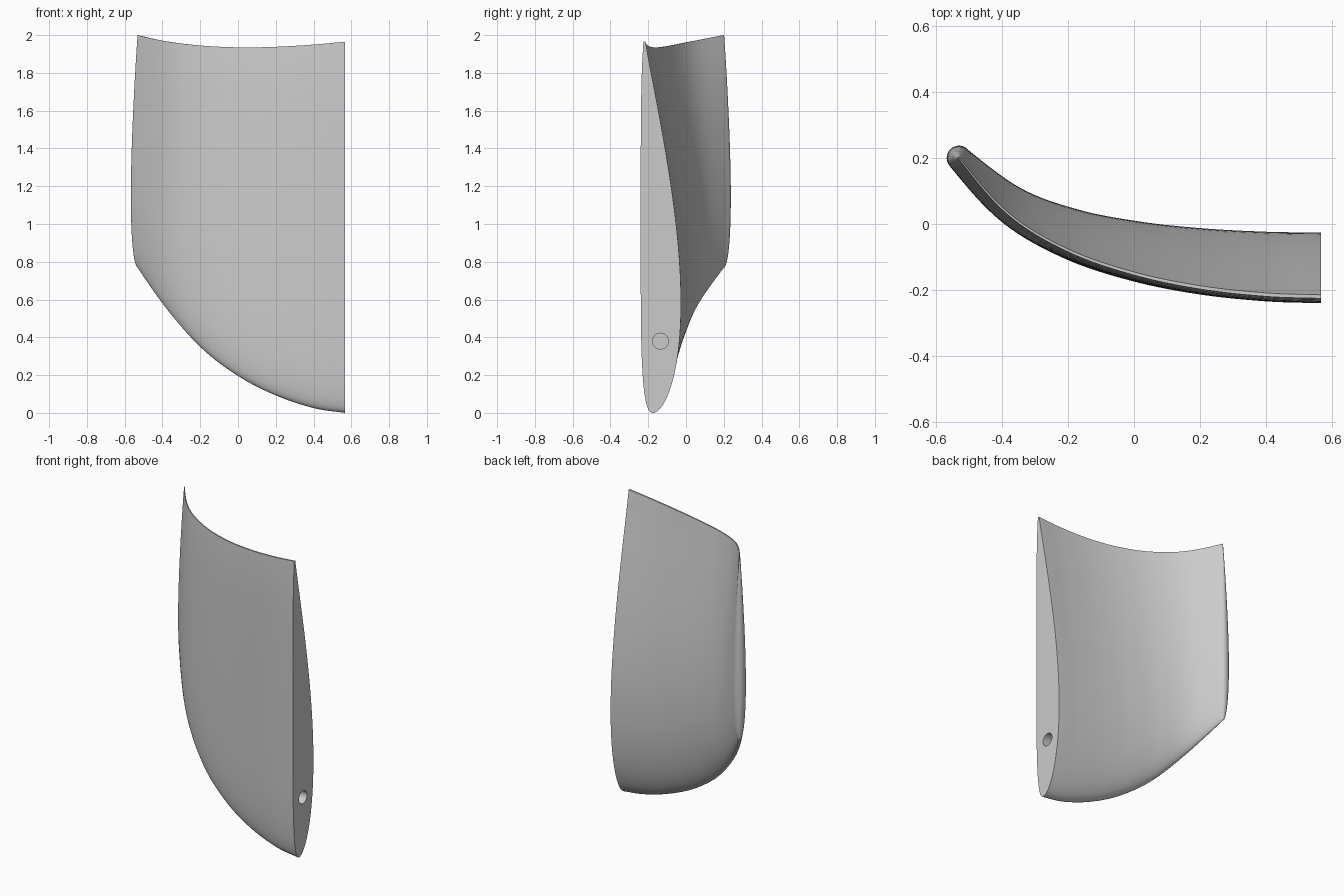
import bpy, bmesh, math
from mathutils import Vector, Matrix

cube = bpy.data.objects.get("Cube")
if cube:
    bpy.data.objects.remove(cube, do_unlink=True)

# Material
grey = bpy.data.materials.new("light grey")
grey.use_nodes = True
colour = (0.6, 0.6, 0.6, 1)
grey.diffuse_color = colour
grey.node_tree.nodes["Principled BSDF"].inputs["Base Color"].default_value = colour

# Guide along the blade: x, y of the thin top edge, bottom height, top height
GUIDE = [Vector(p) for p in (
    (0.567, -0.22, 0.0, 1.965), (0.4, -0.214, 0.025, 1.95), (0.2, -0.192, 0.09, 1.938),
    (0, -0.15, 0.19, 1.935), (-0.2, -0.08, 0.34, 1.945), (-0.38, 0.03, 0.545, 1.967),
    (-0.53, 0.2, 0.77, 2.0))]
SPANS = len(GUIDE) - 1
STATIONS, ROWS, CAP = 48, 44, 16


def guide(s):
    """Point on the smooth guide and its plan direction."""
    i = min(int(s * SPANS), SPANS - 1)
    t = s * SPANS - i
    a, b = GUIDE[i], GUIDE[i + 1]
    before = GUIDE[i - 1] if i else 2 * a - b
    after = GUIDE[i + 2] if i + 2 <= SPANS else 2 * b - a + (b - a - (a - before)) * 0.5
    m, n = (b - before) / 2, (after - a) / 2
    c, d = 3 * (b - a) - 2 * m - n, m + n - 2 * (b - a)
    p = a + t * (m + t * (c + t * d))
    return p, (m + t * (2 * c + 3 * t * d)).xy.normalized()


def half_thickness(v):
    """Aerofoil thickness, rounded at the bottom and thin at the top."""
    return 5 * (0.2969 * v**0.5 - 0.126 * v - 0.3516 * v**2 + 0.2843 * v**3 - 0.1015 * v**4) + 0.015 * v


def column(bm, s, angle):
    """Upright line of vertices: angle 0 is the back face, pi the front face."""
    p, along = guide(s)
    if s == 0:
        along = Vector((-1, 0))
    across = Vector((along.y, -along.x))
    fullness = 1 - s**2.2
    out = across * math.cos(angle) + along * math.sin(angle)
    verts = []
    for r in range(ROWS + 1):
        v = (r / ROWS) ** 2
        camber = fullness * (0.045 * (1 - v) + 0.24 * v**0.8 * (1 - v)**1.4)
        xy = p.xy + across * camber + out * half_thickness(v) * (0.074 + 0.137 * fullness)
        verts.append(bm.verts.new((xy.x, xy.y, p.z + (p.w - p.z) * v)))
    return verts


# Blade: back face, rounded tip, front face
bm = bmesh.new()
steps = [i / STATIONS for i in range(STATIONS + 1)]
cols = [column(bm, s, 0) for s in steps]
cols += [column(bm, 1, math.pi * i / CAP) for i in range(1, CAP)]
cols += [column(bm, s, math.pi) for s in reversed(steps)]
for a, b in zip(cols, cols[1:]):
    for r in range(ROWS):
        bm.faces.new((a[r], b[r], b[r + 1], a[r + 1]))
# Thin top edge and flat end
half = len(cols) // 2
for i in range(half):
    loop = [cols[i][-1], cols[i + 1][-1], cols[-2 - i][-1], cols[-1 - i][-1]]
    bm.faces.new(list(dict.fromkeys(loop)))
bm.faces.new(cols[0] + cols[-1][::-1])
bmesh.ops.remove_doubles(bm, verts=bm.verts, dist=1e-5)
bmesh.ops.recalc_face_normals(bm, faces=bm.faces)
mesh = bpy.data.meshes.new("blade")
bm.to_mesh(mesh)
bm.free()
mesh.materials.append(grey)
blade = bpy.data.objects.new("blade", mesh)
bpy.context.collection.objects.link(blade)

# Blind pin hole in the flat end
bpy.ops.mesh.primitive_cylinder_add(vertices=32, radius=0.042, depth=0.4,
                                    location=(0.567, -0.135, 0.38), rotation=(0, math.pi / 2, 0))
cutter = bpy.context.object
cutter.name = "pin_hole_cutter"
cutter.hide_render = True
cutter.data.materials.append(grey)
cut = blade.modifiers.new("pin hole", "BOOLEAN")
cut.operation, cut.solver, cut.object = "DIFFERENCE", "EXACT", cutter

bpy.ops.object.select_all(action="DESELECT")
blade.select_set(True)
bpy.context.view_layer.objects.active = blade
bpy.ops.object.modifier_apply(modifier=cut.name)
bpy.data.objects.remove(cutter, do_unlink=True)
bpy.ops.object.shade_smooth_by_angle(angle=math.radians(35))
